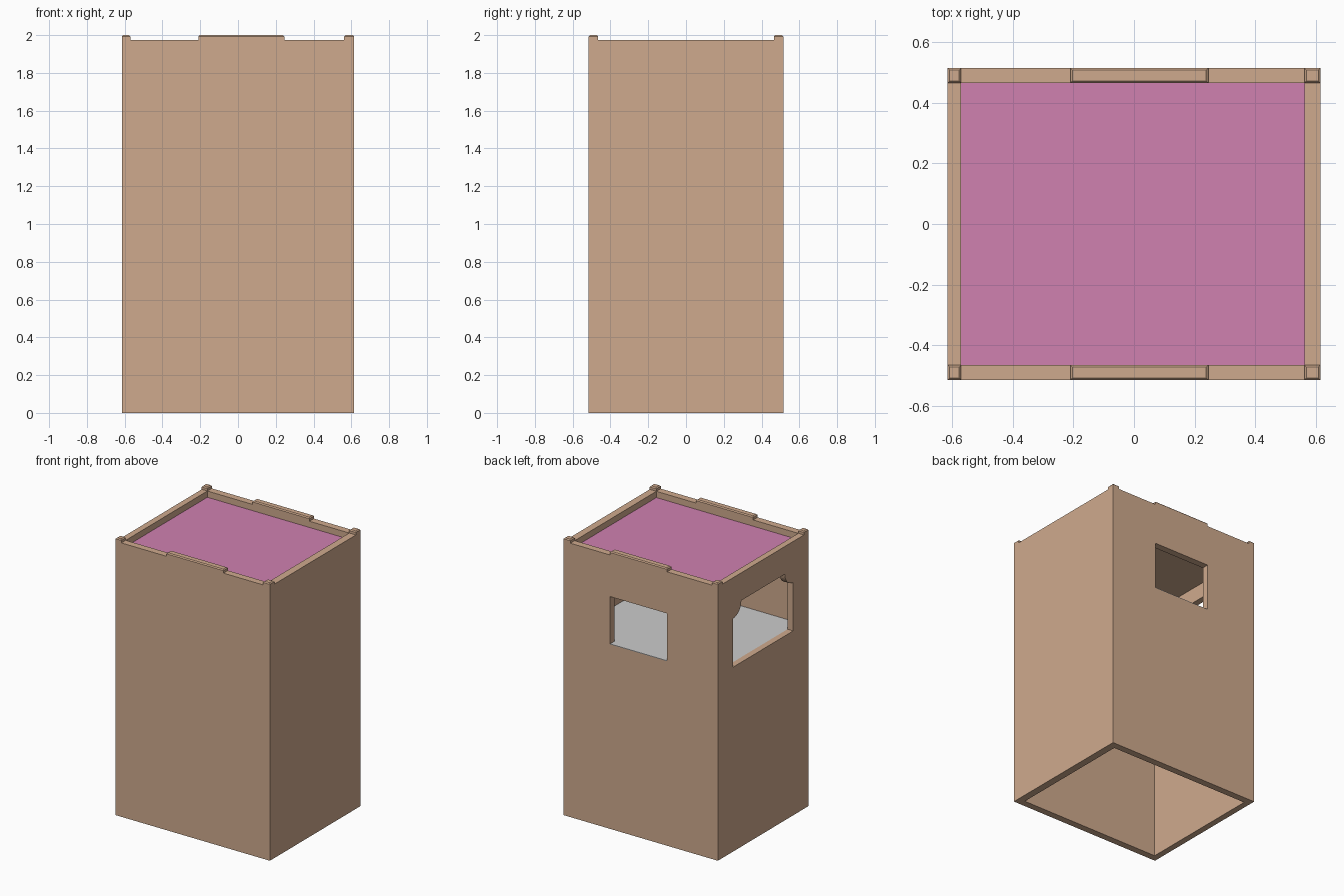
import bpy
import bmesh
from math import sin, cos, pi

cube = bpy.data.objects.get("Cube")
if cube:
    bpy.data.objects.remove(cube, do_unlink=True)

# Outer and inner wall planes
XO, YO = 0.615, 0.515
X_MIN, X_MAX, YI = -0.57, 0.562, 0.465
RIM, TOP = 1.975, 2.0
SILL = 1.33
WIN_X = (-0.21, 0.245)


def material(name, rgb):
    mat = bpy.data.materials.new(name)
    mat.use_nodes = True
    linear = [((c / 255 + 0.055) / 1.055) ** 2.4 for c in rgb] + [1]
    mat.diffuse_color = linear
    mat.node_tree.nodes["Principled BSDF"].inputs["Base Color"].default_value = linear
    return mat


TAN = material("tan", (207, 170, 141))
PINK = material("pink", (208, 129, 176))
GREY = material("light grey", (204, 204, 204))


def prism(name, outline, axis, lo, hi, *mats):
    """Extrude a 2D outline along axis 0 (outline in y, z) or 2 (outline in x, y)."""
    bm = bmesh.new()
    place = (lambda a, b: (lo, a, b)) if axis == 0 else (lambda a, b: (a, b, lo))
    face = bm.faces.new([bm.verts.new(place(a, b)) for a, b in outline])
    moved = bmesh.ops.extrude_face_region(bm, geom=[face])["geom"]
    for v in moved:
        if isinstance(v, bmesh.types.BMVert):
            v.co[axis] += hi - lo
    bmesh.ops.recalc_face_normals(bm, faces=bm.faces)
    mesh = bpy.data.meshes.new(name)
    bm.to_mesh(mesh)
    bm.free()
    for m in mats:
        mesh.materials.append(m)
    obj = bpy.data.objects.new(name, mesh)
    bpy.context.collection.objects.link(obj)
    return obj


def box(name, x, y, z, *mats):
    outline = [(x[0], y[0]), (x[1], y[0]), (x[1], y[1]), (x[0], y[1])]
    return prism(name, outline, 2, z[0], z[1], *mats)


def cut(target, cutter):
    cutter.hide_render = True
    mod = target.modifiers.new("cut", "BOOLEAN")
    mod.operation, mod.solver, mod.object = "DIFFERENCE", "EXACT", cutter
    bpy.context.view_layer.objects.active = target
    bpy.ops.object.modifier_apply(modifier=mod.name)
    bpy.data.objects.remove(cutter, do_unlink=True)


# Open tube of four walls
walls = box("walls", (-XO, XO), (-YO, YO), (0, RIM), TAN)
cut(walls, box("cavity_cutter", (X_MIN, X_MAX), (-YI, YI), (-1, 3), TAN))

# Rectangular window in the back wall
cut(walls, box("back_window_cutter", WIN_X, (0.4, 0.6), (SILL, 1.675), TAN))

# Wide window in the right wall with scooped upper corners
half, head, r = 0.343, 1.775, 0.095
scoop = [(half - r * sin(t), head - r * cos(t)) for t in (i * pi / 16 for i in range(9))]
outline = [(-half, SILL), (half, SILL)] + scoop + [(-y, z) for y, z in reversed(scoop)]
cut(walls, prism("side_window_cutter", outline, 0, -0.7, -0.5, TAN))


# Slabs with a coloured upper face
def slab(name, z, top_material):
    obj = box(name, (X_MIN, X_MAX), (-YI, YI), z, TAN, top_material)
    for p in obj.data.polygons:
        p.material_index = int(p.normal.z > 0.5)


slab("roof", (1.885, 1.93), PINK)
slab("floor", (SILL - 0.045, SILL), GREY)
box("back_sill_plate", WIN_X, (YI, YO), (SILL, SILL + 0.004), GREY)


# Chamfered raised blocks on the rim
def rim_block(name, x, y):
    obj = box(name, x, y, (RIM - 0.03, TOP), TAN)
    bm = bmesh.new()
    bm.from_mesh(obj.data)
    edges = [e for e in bm.edges if all(v.co.z > RIM for v in e.verts)]
    bmesh.ops.bevel(bm, geom=edges, offset=0.007, segments=1, affect="EDGES")
    bm.to_mesh(obj.data)
    bm.free()


for end, y in (("front", (-YO, -YI)), ("back", (YI, YO))):
    rim_block(end + "_rim_tab", WIN_X, y)
    rim_block(end + "_right_rim_post", (-XO, X_MIN), y)
    rim_block(end + "_left_rim_post", (X_MAX, XO), y)
